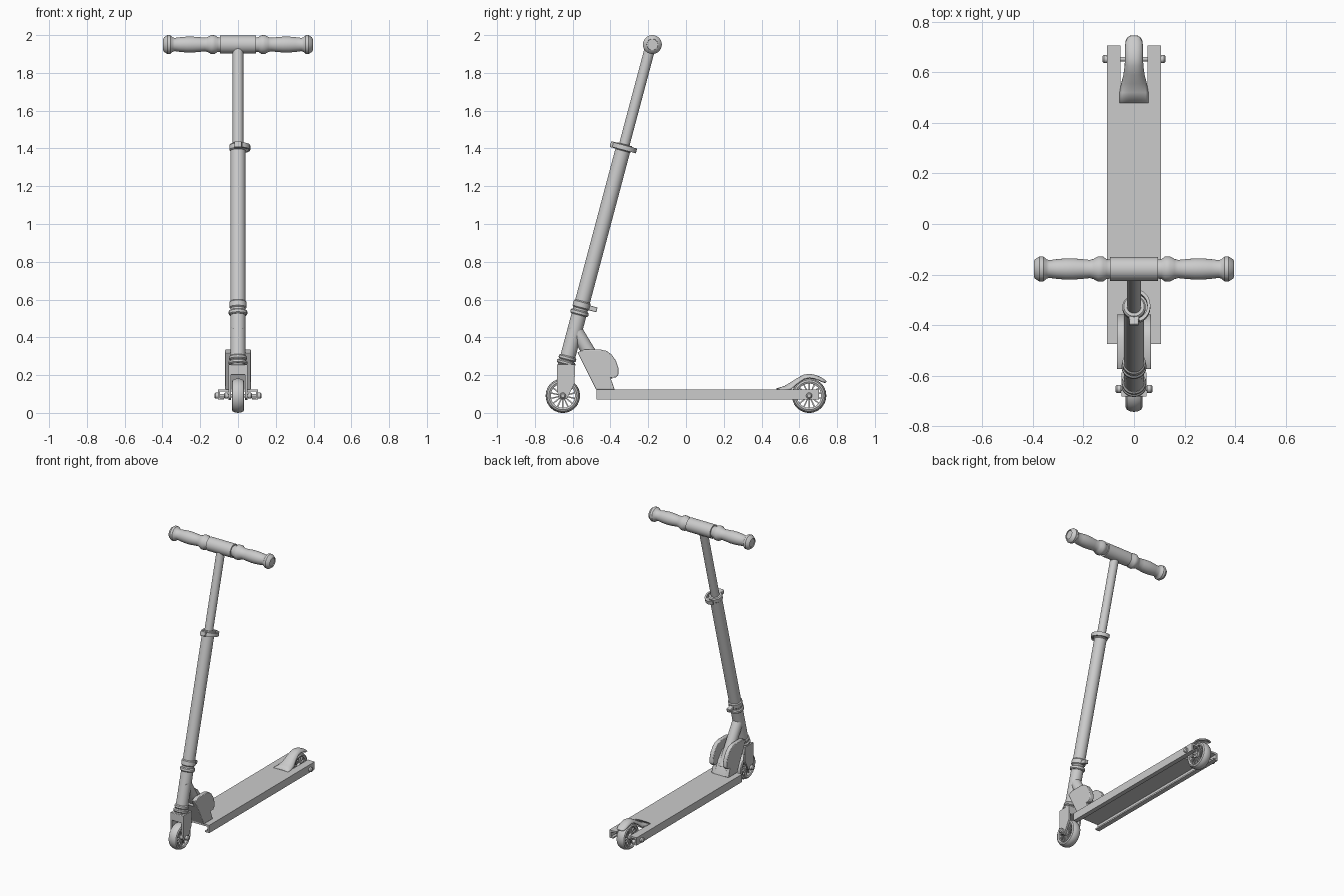
import bpy, bmesh
from math import sin, cos, pi, atan, radians
from mathutils import Matrix, Vector

if "Cube" in bpy.data.objects:
    bpy.data.objects.remove(bpy.data.objects["Cube"])

LEAN = atan(0.2665)
STEER = Matrix.Translation((0, -0.705, 0)) @ Matrix.Rotation(-LEAN, 4, 'X')   # local z = column axis
ALONG_X = Matrix.Rotation(pi / 2, 4, 'Y')
SIDE = Matrix(((0, 0, 1, 0), (1, 0, 0, 0), (0, 1, 0, 0), (0, 0, 0, 1)))       # (y, z) outlines, extruded in x
CROSS = Matrix(((1, 0, 0, 0), (0, 0, 1, 0), (0, 1, 0, 0), (0, 0, 0, 1)))      # (x, z) outlines, extruded in y
R = 0.091
FRONT, REAR = -0.652, 0.652


def finish(bm, name, matrix, recalc=True):
    bm.transform(matrix)
    if recalc:
        bmesh.ops.recalc_face_normals(bm, faces=bm.faces)
    mesh = bpy.data.meshes.new(name)
    bm.to_mesh(mesh)
    bm.free()
    ob = bpy.data.objects.new(name, mesh)
    bpy.context.collection.objects.link(ob)
    bpy.ops.object.select_all(action='DESELECT')
    ob.select_set(True)
    bpy.context.view_layer.objects.active = ob
    bpy.ops.object.shade_smooth_by_angle(angle=radians(35))
    return ob


def lathe(name, profile, matrix, closed=False, n=40):
    """Revolve (radius, height) points about local z."""
    bm = bmesh.new()
    rings = [[bm.verts.new((r * cos(2 * pi * i / n), r * sin(2 * pi * i / n), h)) for i in range(n)]
             for r, h in profile]
    pairs = list(zip(rings, rings[1:])) + ([(rings[-1], rings[0])] if closed else [])
    for a, b in pairs:
        for i in range(n):
            j = (i + 1) % n
            bm.faces.new((a[i], a[j], b[j], b[i]))
    if not closed:
        bm.faces.new(rings[0])
        bm.faces.new(rings[-1])
    return finish(bm, name, matrix)


def prism(name, pts, lo, hi, matrix, bevel=0.0):
    """Extrude a 2D outline along local z."""
    bm = bmesh.new()
    a = [bm.verts.new((x, y, lo)) for x, y in pts]
    b = [bm.verts.new((x, y, hi)) for x, y in pts]
    bm.faces.new(a)
    bm.faces.new(b)
    for i in range(len(a)):
        j = (i + 1) % len(a)
        bm.faces.new((a[i], a[j], b[j], b[i]))
    ob = finish(bm, name, matrix)
    if bevel:
        m = ob.modifiers.new("soft_edges", 'BEVEL')
        m.width, m.segments = bevel, 2
    return ob


def tube(name, r, z0, z1):
    c = cos(LEAN)
    return lathe(name, [(r, z0 / c), (r, z1 / c)], STEER)


def collar(name, r, z, h):
    z, e = z / cos(LEAN), 0.006
    return lathe(name, [(r - e, z - h / 2), (r, z - h / 2 + e), (r, z + h / 2 - e), (r - e, z + h / 2)], STEER)


# Wheels: tyre, hub and spokes, with axle and bolt heads
def wheel(name, y, bolt_x):
    m = Matrix.Translation((0, y, R)) @ ALONG_X
    lathe(name + "_tyre", [(0.064, -0.028), (0.074, -0.033), (0.083, -0.028), (0.089, -0.015), (R, 0),
                           (0.089, 0.015), (0.083, 0.028), (0.074, 0.033), (0.064, 0.028)], m, True, 48)
    lathe(name + "_hub", [(0.022, -0.033), (0.022, 0.033)], m)
    for k in range(14):
        prism(name + "_spoke", [(0.019, -0.003), (0.066, -0.004), (0.066, 0.004), (0.019, 0.003)],
              -0.018, 0.018, m @ Matrix.Rotation(2 * pi * k / 14, 4, 'Z'))
    lathe(name + "_axle", [(0.009, -bolt_x + 0.01), (0.009, bolt_x - 0.01)], m)
    for s in (-1, 1):
        lathe(name + "_bolt", [(0.016, s * (bolt_x - 0.022)), (0.016, s * (bolt_x - 0.006)),
                               (0.010, s * bolt_x)], m, n=20)


wheel("front_wheel", FRONT, 0.074)
wheel("rear_wheel", REAR, 0.125)

# Deck: slotted top plate over two side rails with lips
half = [(0.107, -0.475), (0.107, 0.705), (0.053, 0.705), (0.053, 0.54)]
prism("deck_top", half + [(-x, y) for x, y in reversed(half)], 0.112, 0.125, Matrix())
for s in (-1, 1):
    rail = [(0.107, 0.115), (0.107, 0.07), (0.075, 0.07), (0.075, 0.08), (0.094, 0.08), (0.094, 0.115)]
    prism("deck_rail", [(s * x, z) for x, z in rail], -0.475, 0.705, CROSS)

# Rear fender: (y, crown z, half width, edge z)
rows = [(0.478, 0.130, 0.058, 0.126), (0.52, 0.142, 0.057, 0.126), (0.555, 0.163, 0.051, 0.128),
        (0.59, 0.185, 0.042, 0.158), (0.625, 0.203, 0.037, 0.182), (0.655, 0.207, 0.036, 0.189),
        (0.69, 0.200, 0.036, 0.182), (0.72, 0.186, 0.034, 0.170), (0.738, 0.174, 0.026, 0.164),
        (0.745, 0.168, 0.014, 0.164)]
bm = bmesh.new()
grid = [[bm.verts.new((w * j / 6, y, z + (e - z) * abs(j / 6) ** 3)) for j in range(-6, 7)] for y, z, w, e in rows]
for a, b in zip(grid, grid[1:]):
    for j in range(12):
        bm.faces.new((a[j], a[j + 1], b[j + 1], b[j]))
fender = finish(bm, "rear_fender", Matrix(), False)
solid = fender.modifiers.new("thickness", 'SOLIDIFY')
solid.thickness, solid.offset = 0.009, -1

# Fork: crown and two tapered legs
prism("fork_crown", [(-0.683, 0.2), (-0.587, 0.2), (-0.587, 0.255), (-0.683, 0.255)], -0.05, 0.05, SIDE, 0.004)
leg = [(-0.683, 0.255), (-0.587, 0.255), (-0.59, 0.155), (-0.628, 0.08), (-0.65, 0.068), (-0.673, 0.078), (-0.683, 0.12)]
for s in (-1, 1):
    prism("fork_leg", leg, s * 0.037, s * 0.05, SIDE)

# Folding bracket: rounded side plates, centre block and neck strut
plate = [(-0.575, 0.32), (-0.54, 0.335), (-0.45, 0.335), (-0.42, 0.328), (-0.393, 0.308), (-0.37, 0.275), (-0.357, 0.235),
         (-0.357, 0.205), (-0.37, 0.187), (-0.4, 0.187), (-0.378, 0.124), (-0.477, 0.124)]
for s in (-1, 1):
    prism("bracket_plate", plate, s * 0.038, s * 0.068, SIDE, 0.004)
prism("bracket_block", [(-0.477, 0.124), (-0.378, 0.124), (-0.41, 0.21), (-0.46, 0.27), (-0.55, 0.27)], -0.042, 0.042, SIDE)
top, low = Vector((0, -0.597, 0.459)), Vector((0, -0.42, 0.165))
d = low - top
lathe("neck_strut", [(0.036, 0), (0.036, d.length)], Matrix.Translation(top) @ d.to_track_quat('Z', 'Y').to_matrix().to_4x4())

# Steering column with headset collars
tube("lower_column", 0.040, 0.245, 1.40)
tube("upper_column", 0.028, 1.38, 1.94)
collar("headset_lower_ring", 0.050, 0.265, 0.022)
collar("headset_lower_cup", 0.047, 0.29, 0.024)
collar("headset_upper_cup", 0.049, 0.53, 0.026)
collar("headset_clamp", 0.046, 0.572, 0.04)
h = 0.572 / cos(LEAN)
prism("headset_clamp_lug", [(-0.013, 0.03), (0.013, 0.03), (0.013, 0.085), (-0.013, 0.085)], h - 0.018, h + 0.008, STEER, 0.003)

# Height clamp with lug, bolt and curved quick-release lever
h = 1.405 / cos(LEAN)
collar("height_clamp", 0.046, 1.405, 0.036)
prism("height_clamp_lug", [(-0.018, -0.072), (0.018, -0.072), (0.02, -0.03), (-0.02, -0.03)], h - 0.016, h + 0.016, STEER, 0.004)
angles = [radians(-75 + 15 * i) for i in range(14)]
arc = [(0.007 + 0.058 * cos(a), 0.005 + 0.066 * sin(a)) for a in angles]
arc += [(0.007 + 0.046 * cos(a), 0.005 + 0.052 * sin(a)) for a in reversed(angles)]
prism("height_clamp_lever", arc, h - 0.013, h + 0.013, STEER)

# Handlebar sleeve and contoured grips
BAR = Matrix.Translation((0, -0.178, 1.95)) @ ALONG_X
lathe("handlebar_sleeve", [(0.047, -0.095), (0.047, 0.095)], BAR)
grip = [(0.038, 0.094), (0.039, 0.108), (0.049, 0.122), (0.050, 0.142), (0.040, 0.160), (0.036, 0.175), (0.039, 0.205),
        (0.042, 0.24), (0.042, 0.27), (0.039, 0.305), (0.035, 0.335), (0.038, 0.345), (0.049, 0.358), (0.050, 0.374),
        (0.038, 0.392), (0.030, 0.396), (0.029, 0.390)]
for s in (-1, 1):
    lathe("grip", [(r, s * x) for r, x in grip], BAR)
